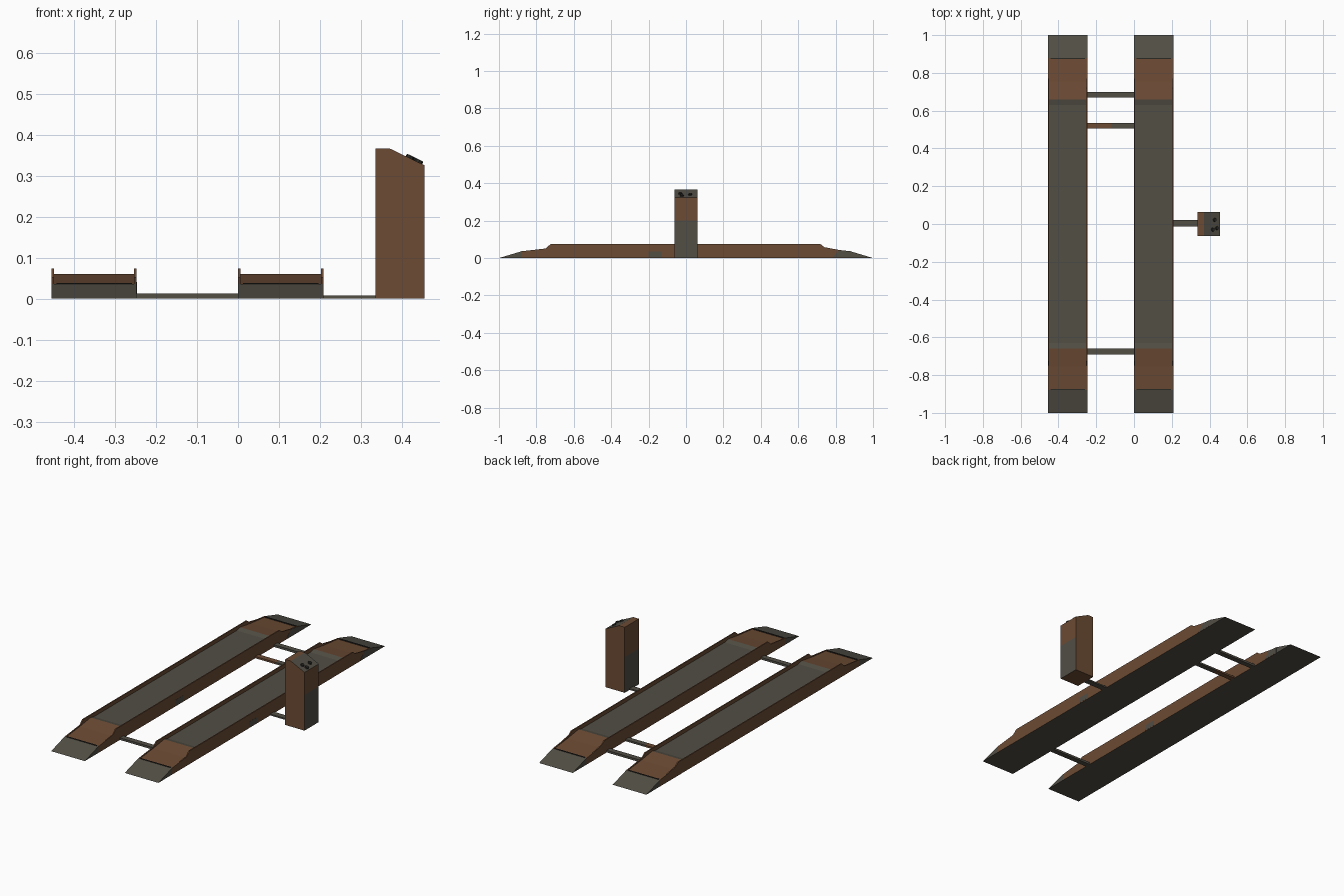
import bpy, bmesh, math
from mathutils import Vector

if "Cube" in bpy.data.objects:
    bpy.data.objects.remove(bpy.data.objects["Cube"])


def material(name, rgb):
    m = bpy.data.materials.new(name)
    m.diffuse_color = (*rgb, 1)
    m.use_nodes = True
    m.node_tree.nodes["Principled BSDF"].inputs["Base Color"].default_value = m.diffuse_color
    return m


GREY = material("worn grey metal", (0.085, 0.077, 0.060))
BROWN = material("rust brown", (0.150, 0.070, 0.034))
DARK = material("dark iron", (0.022, 0.021, 0.018))
MATS = [GREY, BROWN, DARK]


def finish(name, bm, rule):
    bmesh.ops.recalc_face_normals(bm, faces=bm.faces)
    for f in bm.faces:
        f.material_index = rule(f) if callable(rule) else rule
    me = bpy.data.meshes.new(name)
    bm.to_mesh(me)
    bm.free()
    for m in MATS:
        me.materials.append(m)
    ob = bpy.data.objects.new(name, me)
    bpy.context.collection.objects.link(ob)
    return ob


def prism(name, pts, x0, x1, rule):
    """Extrude a (y, z) profile along x."""
    bm = bmesh.new()
    face = bm.faces.new([bm.verts.new((x0, y, z)) for y, z in pts])
    new = bmesh.ops.extrude_face_region(bm, geom=[face])["geom"]
    verts = [g for g in new if isinstance(g, bmesh.types.BMVert)]
    bmesh.ops.translate(bm, verts=verts, vec=(x1 - x0, 0, 0))
    return finish(name, bm, rule)


def box(name, x0, x1, y0, y1, z0, z1, rule):
    return prism(name, [(y0, z0), (y1, z0), (y1, z1), (y0, z1)], x0, x1, rule)


def bottom_grey(f):
    return 0 if f.normal.z < -0.9 else 1


def bed_rule(f):
    # brown sloping approach, grey running deck and underside
    c = f.calc_center_median()
    if f.normal.z < -0.9 or abs(c.y) < 0.655:
        return 0
    return 1


# Two wheel tracks
BED = [(-0.88, 0), (-0.88, 0.033), (-0.755, 0.046), (-0.66, 0.060), (-0.63, 0.053),
       (0.63, 0.053), (0.66, 0.060), (0.755, 0.046), (0.88, 0.033), (0.88, 0)]
RAIL = [(-0.88, 0), (-0.88, 0.036), (-0.75, 0.051), (-0.725, 0.074),
        (0.72, 0.074), (0.74, 0.058), (0.82, 0.043), (0.88, 0.036), (0.88, 0)]
T = 0.006
for side, x0 in (("left", -0.455), ("right", 0.0)):
    x1 = x0 + 0.208
    prism(side + "_track_bed", BED, x0 + T, x1 - T, bed_rule)
    prism(side + "_track_inner_rail", RAIL, x0, x0 + T, bottom_grey)
    prism(side + "_track_outer_rail", RAIL, x1 - T, x1, bottom_grey)
    for end, s in (("front", -1), ("back", 1)):
        # Entry wedge and the hinge strip where it meets the approach
        prism(f"{side}_{end}_entry_wedge", [(s, 0), (s * 0.88, 0.036), (s * 0.88, 0)], x0, x1, 0)
        box(f"{side}_{end}_hinge", x0 + 0.012, x1 - 0.012, s * 0.876 - 0.003, s * 0.876 + 0.003,
            0.030, 0.038, 2)
    # Bare metal patches on the outer side
    box(side + "_side_patch", x1, x1 + 0.0008, -0.20, -0.13, 0.004, 0.035, 0)
    prism(side + "_back_side_patch", [(0.78, 0.002), (0.88, 0.002), (0.88, 0.034), (0.82, 0.041)],
          x1, x1 + 0.0008, 0)

# Floor bars joining the tracks
box("front_cross_bar", -0.25, 0.003, -0.69, -0.66, 0, 0.012, 0)
box("back_cross_bar", -0.25, 0.003, 0.67, 0.70, 0, 0.012, 0)
box("cable_duct_left", -0.25, -0.12, 0.505, 0.535, 0, 0.010, 1)
box("cable_duct_right", -0.12, 0.003, 0.505, 0.535, 0, 0.010, 0)
box("console_duct", 0.205, 0.338, -0.013, 0.02, 0, 0.008, 0)

# Control console: profile in x/z, extruded along y, split at z = 0.2 for colour
bm = bmesh.new()
PROFILE = [(0.335, 0), (0.455, 0), (0.455, 0.325), (0.37, 0.366), (0.335, 0.366)]
face = bm.faces.new([bm.verts.new((x, -0.0625, z)) for x, z in PROFILE])
new = bmesh.ops.extrude_face_region(bm, geom=[face])["geom"]
bmesh.ops.translate(bm, verts=[g for g in new if isinstance(g, bmesh.types.BMVert)], vec=(0, 0.125, 0))
bmesh.ops.bisect_plane(bm, geom=bm.verts[:] + bm.edges[:] + bm.faces[:],
                       plane_co=(0, 0, 0.2), plane_no=(0, 0, 1))


def console_rule(f):
    n = f.normal
    if 0.2 < n.z < 0.95:
        return 0                      # slanted control panel
    if abs(n.x) > 0.9 and f.calc_center_median().z < 0.2:
        return 0                      # lower sides
    return 1


finish("control_console", bm, console_rule)

# Buttons on the slanted panel
slope = (0.325 - 0.366) / (0.455 - 0.37)
normal = Vector((-slope, 0, 1)).normalized()
turn = normal.to_track_quat('Z', 'Y').to_matrix().to_4x4()
for i, (x, y) in enumerate([(0.428, 0.022), (0.44, -0.022), (0.418, -0.03)]):
    bm = bmesh.new()
    bmesh.ops.create_cone(bm, cap_ends=True, segments=8, radius1=0.011, radius2=0.009, depth=0.008)
    bmesh.ops.transform(bm, matrix=turn, verts=bm.verts)
    pos = Vector((x, y, 0.366 + slope * (x - 0.37))) + normal * 0.003
    bmesh.ops.translate(bm, verts=bm.verts, vec=pos)
    finish(f"console_button_{i + 1}", bm, 2)
